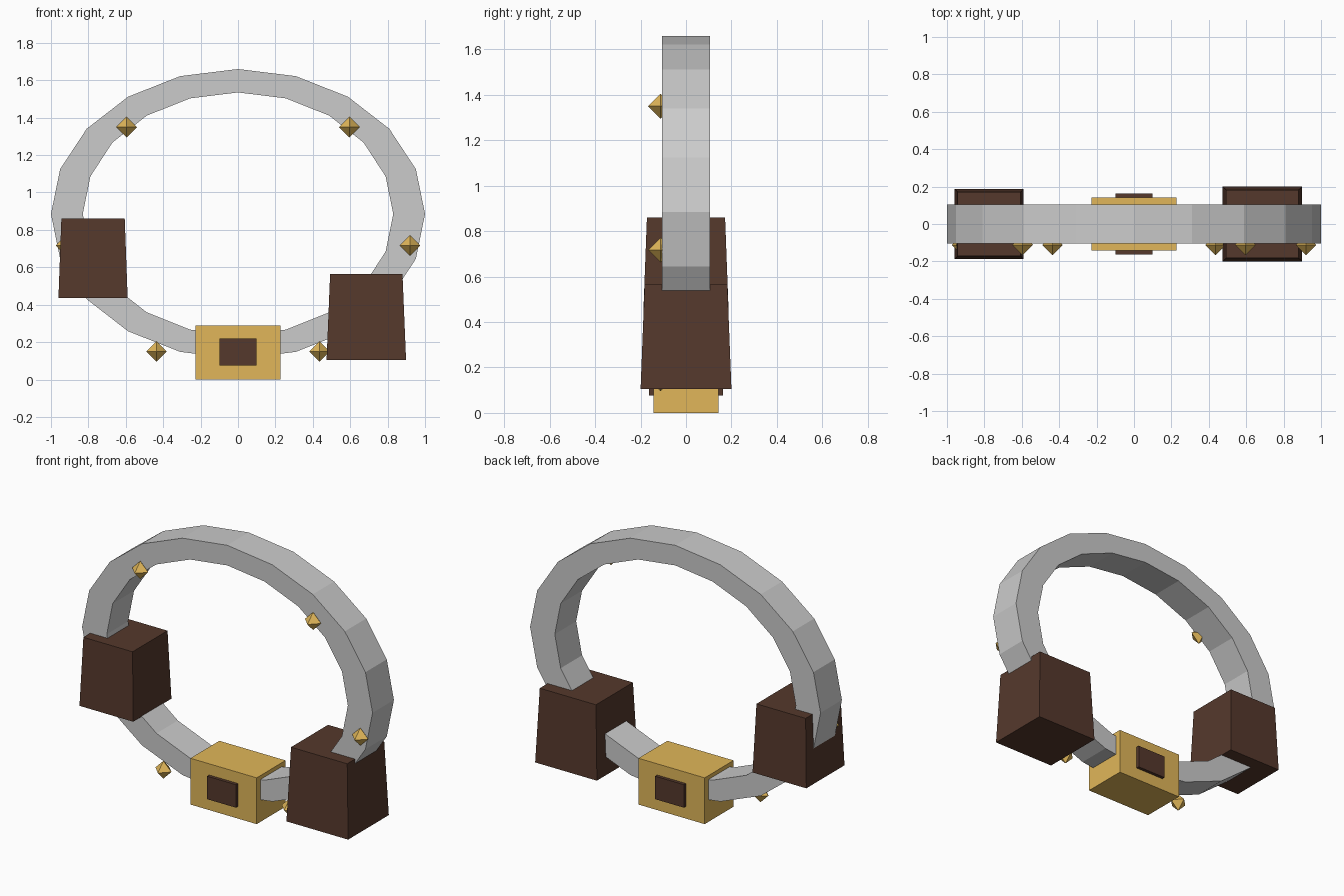
import bpy, bmesh
from math import sin, cos, pi

if "Cube" in bpy.data.objects:
    bpy.data.objects.remove(bpy.data.objects["Cube"])


def material(name, rgb):
    m = bpy.data.materials.new(name)
    m.diffuse_color = (*rgb, 1)
    m.use_nodes = True
    m.node_tree.nodes["Principled BSDF"].inputs["Base Color"].default_value = m.diffuse_color
    return m


gold = material("gold_metal", (0.75, 0.47, 0.10))
leather = material("brown_leather", (0.09, 0.04, 0.025))


def finish(name, bm, mat=None):
    bmesh.ops.recalc_face_normals(bm, faces=bm.faces)
    me = bpy.data.meshes.new(name)
    bm.to_mesh(me)
    bm.free()
    ob = bpy.data.objects.new(name, me)
    bpy.context.collection.objects.link(ob)
    if mat:
        me.materials.append(mat)
    return ob


def block(name, centre, size, mat, taper=1.0):
    """Box whose top face is scaled by taper."""
    bm = bmesh.new()
    bmesh.ops.create_cube(bm, size=1)
    for v in bm.verts:
        k = taper if v.co.z > 0 else 1.0
        v.co.x *= size[0] * k
        v.co.y *= size[1] * k
        v.co.z *= size[2]
    ob = finish(name, bm, mat)
    ob.location = centre
    return ob


# Belt strap: 20-sided oval band with a rectangular section
N, CZ = 20, 0.885
section = [(1.0, 0.775, -0.105), (1.0, 0.775, 0.105),
           (0.83, 0.65, 0.105), (0.83, 0.65, -0.105)]
bm = bmesh.new()
loops = []
for i in range(N):
    a = 2 * pi * i / N
    loops.append([bm.verts.new((rx * sin(a), y, CZ + rz * cos(a)))
                  for rx, rz, y in section])
for i in range(N):
    p, q = loops[i], loops[(i + 1) % N]
    for j in range(4):
        k = (j + 1) % 4
        bm.faces.new((p[j], p[k], q[k], q[j]))
finish("belt_strap", bm)

# Buckle with an inset panel showing front and back
block("buckle", (0, 0, 0.144), (0.456, 0.284, 0.288), gold)
block("buckle_panel", (0, 0, 0.147), (0.198, 0.324, 0.143), leather)

# Tapered pouches
block("pouch_left", (-0.775, 0, 0.6485), (0.37, 0.376, 0.425), leather, 0.915)
block("pouch_right", (0.686, 0, 0.335), (0.425, 0.40, 0.46), leather, 0.91)

# Octahedral studs along the front of the strap
for x, z, label in [(0.595, 1.35, "upper"), (0.92, 0.717, "side"),
                    (0.435, 0.15, "lower")]:
    for s, side in [(-1, "left"), (1, "right")]:
        bm = bmesh.new()
        bmesh.ops.create_uvsphere(bm, u_segments=4, v_segments=2, radius=0.055)
        ob = finish(f"stud_{label}_{side}", bm, gold)
        ob.location = (s * x, -0.112, z)
